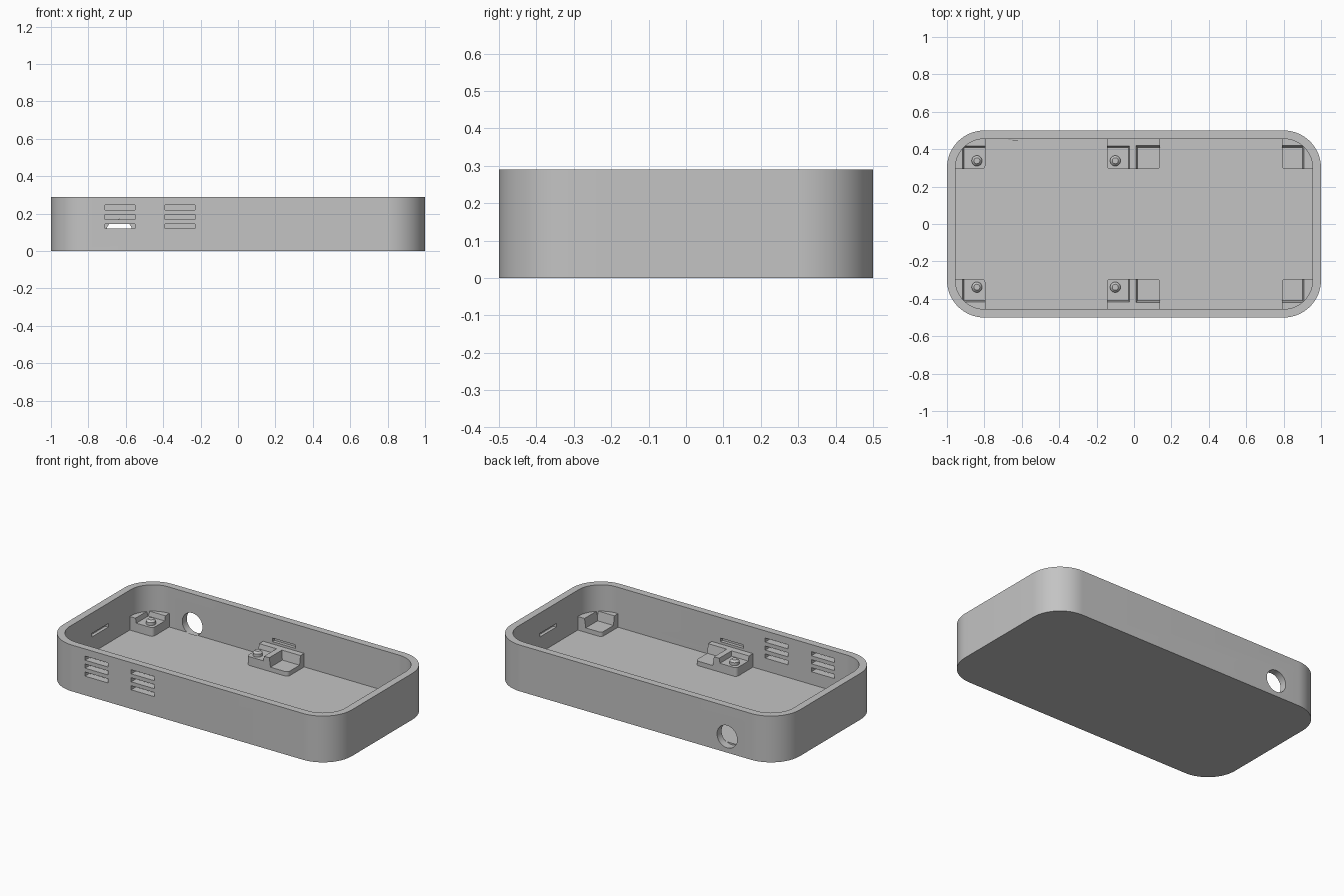
import bpy, bmesh, math
from mathutils import Matrix

cube = bpy.data.objects.get("Cube")
if cube:
    bpy.data.objects.remove(cube, do_unlink=True)

grey = bpy.data.materials.new("light_grey")
grey.use_nodes = True
grey.diffuse_color = (0.55, 0.55, 0.55, 1)
grey.node_tree.nodes["Principled BSDF"].inputs["Base Color"].default_value = grey.diffuse_color

HEIGHT, FLOOR, WALL, RADIUS = 0.29, 0.04, 0.045, 0.2
RIM, HIGH_PAD, LOW_PAD = 0.125, 0.095, 0.068


def make(name, bm):
    bmesh.ops.recalc_face_normals(bm, faces=bm.faces)
    mesh = bpy.data.meshes.new(name)
    bm.to_mesh(mesh)
    bm.free()
    mesh.materials.append(grey)
    ob = bpy.data.objects.new(name, mesh)
    bpy.context.collection.objects.link(ob)
    return ob


def rounded_prism(name, inset, z0, z1, steps=16):
    """Rounded rectangle, parallel to the outer outline, raised from z0 to z1."""
    bm = bmesh.new()
    r, ring = RADIUS - inset, []
    for q, (sx, sy) in enumerate([(1, 1), (-1, 1), (-1, -1), (1, -1)]):
        for i in range(steps + 1):
            a = (q + i / steps) * math.pi / 2
            x, y = sx * 0.8 + r * math.cos(a), sy * 0.3 + r * math.sin(a)
            ring.append(bm.verts.new((x, y, z0)))
    base = bm.faces.new(ring)
    top = bmesh.ops.extrude_face_region(bm, geom=[base])["geom"]
    bmesh.ops.translate(bm, vec=(0, 0, z1 - z0),
                        verts=[v for v in top if isinstance(v, bmesh.types.BMVert)])
    return make(name, bm)


def box(name, x, y, z, taper=0, round_edges=0):
    """Box from ranges; taper widens the top, round_edges rounds the upright edges."""
    bm = bmesh.new()
    bmesh.ops.create_cube(bm, size=1)
    for v in bm.verts:
        up = v.co.z > 0
        sx, sy = math.copysign(1, v.co.x), math.copysign(1, v.co.y)
        v.co = (x[v.co.x > 0] + sx * taper * up, y[v.co.y > 0] + sy * taper * up, z[up])
    if round_edges:
        upright = [e for e in bm.edges if abs(e.verts[0].co.z - e.verts[1].co.z) > 1e-4]
        bmesh.ops.bevel(bm, geom=upright, offset=round_edges, segments=5,
                        profile=0.5, affect='EDGES')
    return make(name, bm)


def cylinder(name, r, depth, matrix, bevel=0):
    bm = bmesh.new()
    bmesh.ops.create_cone(bm, cap_ends=True, segments=40, radius1=r, radius2=r,
                          depth=depth, matrix=matrix)
    if bevel:
        top = max(v.co.z for v in bm.verts)
        rim = [e for e in bm.edges if all(v.co.z > top - 1e-4 for v in e.verts)]
        bmesh.ops.bevel(bm, geom=rim, offset=bevel, segments=1, affect='EDGES')
    return make(name, bm)


def boolean(target, cutter, operation='DIFFERENCE'):
    mod = target.modifiers.new("cut", 'BOOLEAN')
    mod.operation, mod.solver, mod.object = operation, 'EXACT', cutter
    bpy.context.view_layer.objects.active = target
    bpy.ops.object.modifier_apply(modifier=mod.name)
    bpy.data.objects.remove(cutter, do_unlink=True)


def smooth(ob):
    bpy.ops.object.select_all(action='DESELECT')
    ob.select_set(True)
    bpy.context.view_layer.objects.active = ob
    bpy.ops.object.shade_smooth_by_angle(angle=math.radians(30))


# Open tray with rounded corners
tray = rounded_prism("tray", 0, 0, HEIGHT)
boolean(tray, rounded_prism("cavity", WALL, FLOOR, HEIGHT + 0.1))

# Two stacks of vent slots in the front wall
for x in (-0.63, -0.31):
    for z in (0.1325, 0.1825, 0.2325):
        boolean(tray, box("vent", (x - 0.08, x + 0.08), (-0.6, -0.4), (z - 0.013, z + 0.013)))

# Round cable hole in the back wall
boolean(tray, cylinder("cable_hole", 0.07, 0.16,
                       Matrix.Translation((-0.635, 0.53, 0.1)) @ Matrix.Rotation(math.pi / 2, 4, 'X')))

# Shallow snap grooves on the inside of all four walls
for s in (-1, 1):
    groove = (0.14, 0.162)
    boolean(tray, box("groove", (-0.08, 0.08), sorted((s * 0.43, s * 0.475)), groove))
    boolean(tray, box("groove", sorted((s * 0.93, s * 0.975)), (-0.08, 0.08), groove))
smooth(tray)

# Mounting ledges: name, x range, recesses (x range, pad height), peg x
ledges = [
    ("right_ledge", (-0.98, -0.795), [((-0.91, -0.6), HIGH_PAD)], -0.84),
    ("middle_ledge", (-0.145, 0.14), [((-0.3, -0.03), HIGH_PAD), ((0.02, 0.3), LOW_PAD)], -0.1),
    ("left_ledge", (0.79, 0.98), [((0.6, 0.9), LOW_PAD)], None),
]
for side, s in (("front", -1), ("back", 1)):
    for name, span, recesses, peg_x in ledges:
        ledge = box(f"{side}_{name}", span, sorted((s * 0.293, s * 0.49)),
                    (0.02, RIM), round_edges=0.02)
        boolean(ledge, rounded_prism("limit", WALL - 0.02, 0, HEIGHT), 'INTERSECT')
        for x, pad in recesses:
            boolean(ledge, box("recess", x, sorted((s * 0.1, s * 0.41)), (pad, 0.2), taper=0.02))
        smooth(ledge)
        if peg_x is not None:
            peg = cylinder(f"{side}_{name}_peg", 0.028, 0.04,
                           Matrix.Translation((peg_x, s * 0.338, HIGH_PAD + 0.01)), bevel=0.012)
            smooth(peg)
